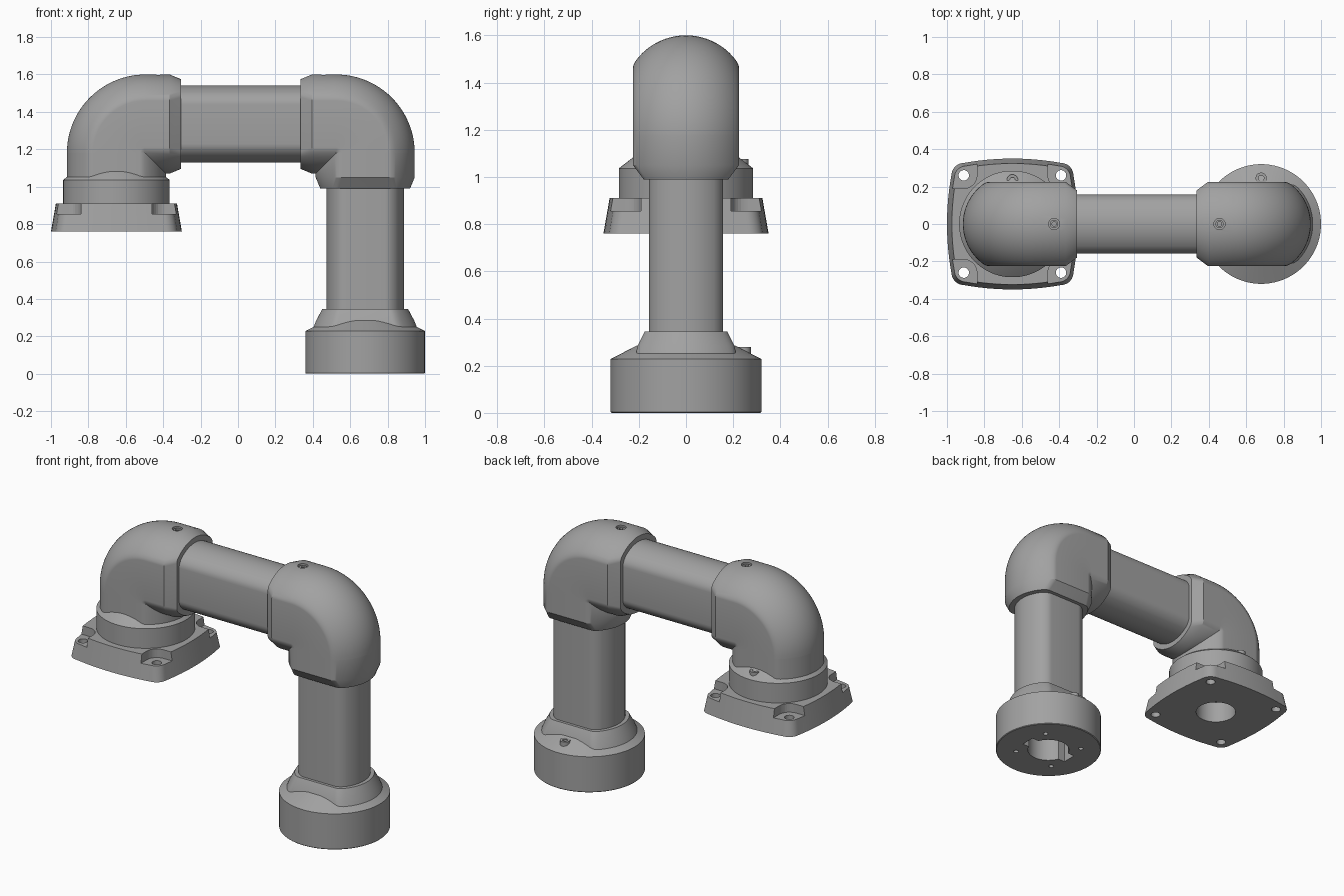
import bpy, bmesh
from math import sin, cos, acos, pi, radians

if "Cube" in bpy.data.objects:
    bpy.data.objects.remove(bpy.data.objects["Cube"])

MID = 0.015          # mirror plane between the two elbows
AXIS = 0.68          # upright axis of the left side
ARM_Z = 1.335        # height of the horizontal axis
BEND_X, BEND_Z, BEND_R = 0.525, 1.18, 0.155
FOOT = 2 * MID - AXIS

grey = bpy.data.materials.new("satin grey")
grey.use_nodes = True
grey.diffuse_color = (0.36, 0.36, 0.36, 1)
grey.node_tree.nodes["Principled BSDF"].inputs["Base Color"].default_value = grey.diffuse_color


def loft(name, rings, smooth=True):
    """Closed solid through a list of equal-length rings."""
    bm = bmesh.new()
    loops = [[bm.verts.new(p) for p in ring] for ring in rings]
    n = len(loops[0])
    for a, b in zip(loops, loops[1:]):
        for i in range(n):
            j = (i + 1) % n
            bm.faces.new((a[i], a[j], b[j], b[i]))
    bm.faces.new(loops[0][::-1])
    bm.faces.new(loops[-1])
    if bm.calc_volume(signed=True) < 0:
        bmesh.ops.reverse_faces(bm, faces=bm.faces[:])
    mesh = bpy.data.meshes.new(name)
    bm.to_mesh(mesh)
    bm.free()
    mesh.materials.append(grey)
    obj = bpy.data.objects.new(name, mesh)
    bpy.context.collection.objects.link(obj)
    if smooth:
        shade(obj)
    return obj


def activate(obj):
    bpy.ops.object.select_all(action='DESELECT')
    obj.select_set(True)
    bpy.context.view_layer.objects.active = obj


def shade(obj):
    activate(obj)
    bpy.ops.object.shade_smooth_by_angle(angle=radians(25))


def section(r, w=None, fillet=0.01, n=16):
    """Circle of radius r, cut flat at +-w with softened corners."""
    if w is None:
        step = pi / 2 / n
        q = [(r * cos((i + .5) * step), r * sin((i + .5) * step)) for i in range(n)]
    else:
        start, h = acos((w - fillet) / r), r * sin(acos(w / r))
        p0, p1, p2 = (w, h - fillet), (w, h), (r * cos(start), r * sin(start))
        q = []
        for i in range(4):
            t = i / 4
            q.append(tuple((1 - t) ** 2 * a + 2 * t * (1 - t) * b + t * t * c
                           for a, b, c in zip(p0, p1, p2)))
        step = (pi / 2 - start) / (n - 3.5)
        q += [(r * cos(start + i * step), r * sin(start + i * step)) for i in range(n - 3)]
    return (q + [(-a, b) for a, b in q[::-1]] + [(-a, -b) for a, b in q]
            + [(a, -b) for a, b in q[::-1]])


def upright(name, x, y, stages, n=16, smooth=True):
    """Loft along z; each stage is (z, radius) or (z, radius, flat, fillet)."""
    return loft(name, [[(x + b, y + a, s[0]) for a, b in section(*s[1:], n=n)]
                       for s in stages], smooth)


def cut(obj, cutters):
    activate(obj)
    for c in cutters:
        mod = obj.modifiers.new("cut", 'BOOLEAN')
        mod.operation, mod.solver, mod.object = 'DIFFERENCE', 'EXACT', c
        mod.use_self = True
        bpy.ops.object.modifier_apply(modifier=mod.name)
    for c in cutters:
        bpy.data.objects.remove(c)
    shade(obj)


def elbow(name, side, open_end):
    """Fat bend from the horizontal arm to an upright leg."""
    body, lip = section(0.265, 0.225, 0.015), section(0.24, 0.18, 0.015)
    rings = [[(x, a, ARM_Z + b) for a, b in s]
             for x, s in ((0.335, lip), (0.395, body), (BEND_X, body))]
    for i in range(25):
        t = i / 24 * pi / 2
        rings.append([(BEND_X + max(BEND_R + b, 0.003) * sin(t), a,
                       BEND_Z + max(BEND_R + b, 0.003) * cos(t)) for a, b in body])
    ends = ((BEND_Z, body), (1.05, body), (0.99, lip)) if open_end else ((BEND_Z, body), (0.98, body))
    rings += [[(AXIS + b, a, z) for a, b in s] for z, s in ends]
    rings = [[(MID + side * (x - MID), y, z) for x, y, z in ring] for ring in rings]
    obj = loft(name, rings)
    # countersunk screw on top
    sx = MID + side * 0.442
    cut(obj, [upright("hole_cutter", sx, 0, [(1.575, 0.03), (1.65, 0.03)], n=6)])
    screw = upright(name + "_screw", sx, 0, [(1.56, 0.022), (1.592, 0.022)], n=5)
    cut(screw, [upright("socket_cutter", sx, 0, [(1.58, 0.012), (1.62, 0.012)], n=3)])


elbow("left_elbow", 1, True)
elbow("right_elbow", -1, False)

# Flat-sided tubes
tube = section(0.207, 0.157, 0.03)
loft("cross_tube", [[(x, a, ARM_Z + b) for a, b in tube] for x in (-0.35, 0.38)])
upright("upright_tube", AXIS, 0, [(0.3, 0.207, 0.157, 0.03), (1.05, 0.207, 0.157, 0.03)])

# Round base under the upright tube
base = upright("round_base", AXIS, 0, [(0, 0.316), (0.004, 0.32), (0.228, 0.32), (0.285, 0.21)])
key = [(0.165, 0.045), (-0.165, 0.045), (-0.165, -0.045), (0.165, -0.045)]
cutters = [upright("bore_cutter", AXIS, 0, [(-0.1, 0.125), (0.2, 0.125)]),
           loft("key_cutter", [[(AXIS + x, y, z) for x, y in key] for z in (-0.1, 0.15)], False)]
for sx in (-1, 1):
    for sy in (-1, 1):
        cutters.append(upright("pin_cutter", AXIS + sx * 0.14, sy * 0.14,
                               [(-0.1, 0.015), (0.06, 0.015)], n=4))
cut(base, cutters)
upright("base_neck", AXIS, 0, [(0.24, 0.28, 0.215, 0.02), (0.285, 0.262, 0.205, 0.02),
                               (0.345, 0.23, 0.175, 0.02)])

# Swivel collar above the flange
upright("swivel_collar", FOOT, 0, [(0.895, 0.285), (1.035, 0.285), (1.04, 0.28), (1.085, 0.222)])

# Locking screws behind both swivels
for name, x, y, z in (("base_lock", AXIS, 0.245, 0.28), ("collar_lock", FOOT, 0.235, 1.075)):
    boss = upright(name, x, y, [(z - 0.08, 0.03), (z, 0.03)], n=6)
    cut(boss, [upright("socket_cutter", x, y, [(z - 0.02, 0.015), (z + 0.05, 0.015)], n=3)])


# Mounting flange with bowed sides and round corners
def flange_outline():
    c, rad = 0.26, 0.066
    quarter = [(0.35 - 0.35 * u * u, u) for u in (c * i / 6 for i in range(-6, 7))]
    quarter += [(c + rad * cos(t), c + rad * sin(t))
                for t in (radians(10 + 10 * i) for i in range(8))]
    pts = []
    for _ in range(4):
        pts += quarter
        quarter = [(-y, x) for x, y in quarter]
    return pts


flange = loft("mounting_flange", [[(FOOT + x * k, y * k, z) for x, y in flange_outline()]
                                  for z, k in ((0.76, 1), (0.91, 0.925))])
cutters = [upright("bore_cutter", FOOT, 0, [(0.7, 0.12), (1.0, 0.12)])]
pocket = [(0.26 + 0.07 * cos(t), 0.26 + 0.07 * sin(t))
          for t in (pi + pi / 2 * i / 8 for i in range(9))]
pocket += [(0.45, 0.19), (0.45, 0.45), (0.19, 0.45)]
for sx in (-1, 1):
    for sy in (-1, 1):
        cutters.append(loft("pocket_cutter", [[(FOOT + sx * x, sy * y, z) for x, y in pocket]
                                              for z in (0.855, 1.0)], False))
        cutters.append(upright("bolt_cutter", FOOT + sx * 0.26, sy * 0.26,
                               [(0.7, 0.028), (1.0, 0.028)], n=5))
cut(flange, cutters)
